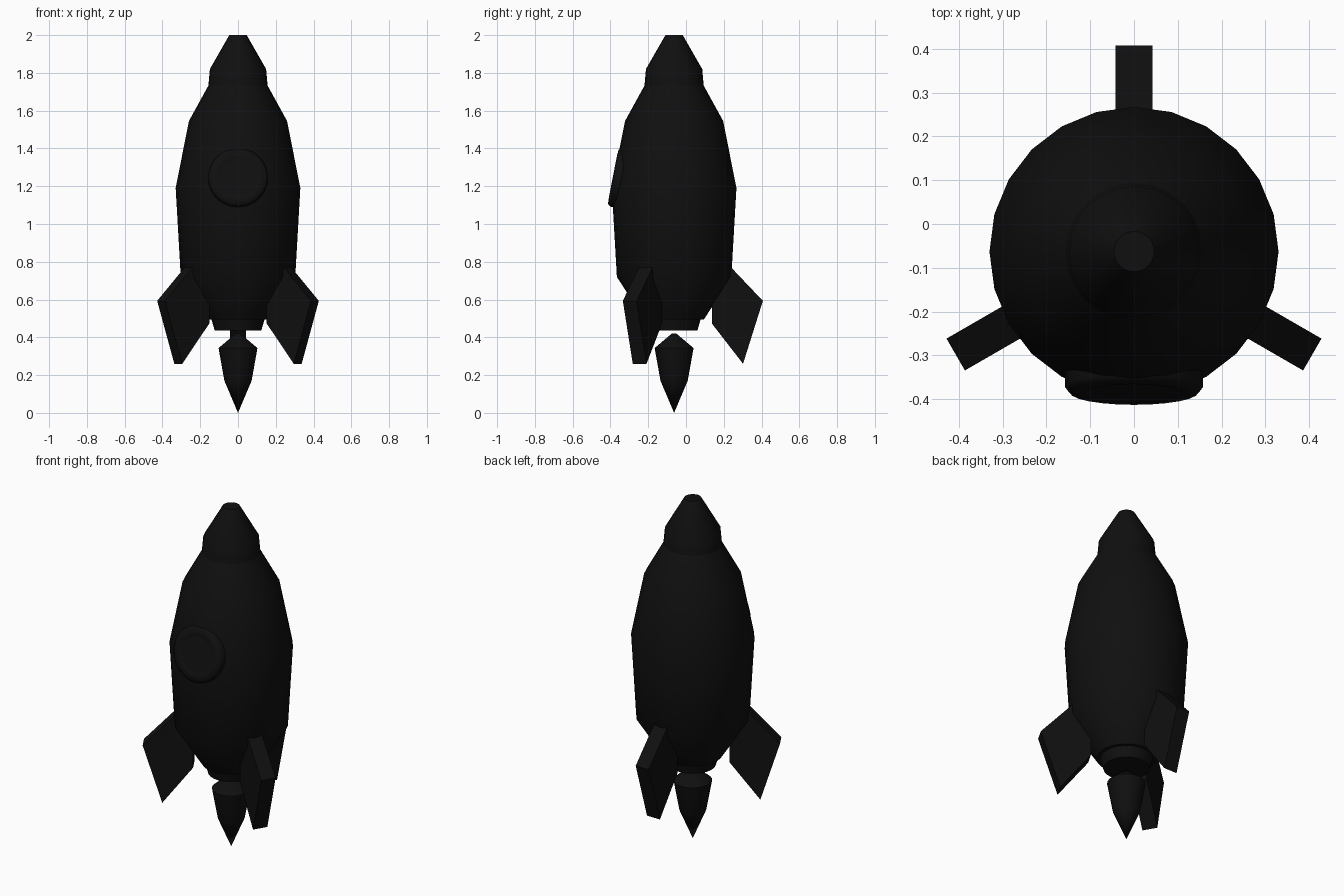
import bpy, bmesh, math
from mathutils import Matrix, Vector

if "Cube" in bpy.data.objects:
    bpy.data.objects.remove(bpy.data.objects["Cube"])

AXIS_Y = -0.063
SIDES = 24

black = bpy.data.materials.new("black")
black.diffuse_color = (0.005, 0.005, 0.005, 1)
black.use_nodes = True
black.node_tree.nodes["Principled BSDF"].inputs["Base Color"].default_value = black.diffuse_color


def finish(name, bm, matrix, smooth=True):
    bmesh.ops.recalc_face_normals(bm, faces=bm.faces)
    mesh = bpy.data.meshes.new(name)
    bm.to_mesh(mesh)
    bm.free()
    mesh.transform(matrix)
    mesh.materials.append(black)
    ob = bpy.data.objects.new(name, mesh)
    bpy.context.collection.objects.link(ob)
    if smooth:
        bpy.ops.object.select_all(action='DESELECT')
        ob.select_set(True)
        bpy.context.view_layer.objects.active = ob
        bpy.ops.object.shade_smooth_by_angle(angle=math.radians(50))
    return ob


def lathe(name, profile, matrix=Matrix.Translation((0, AXIS_Y, 0)), closed=False):
    """Spin (radius, height) points around the local z axis."""
    bm = bmesh.new()
    verts = [bm.verts.new((r, 0, z)) for r, z in profile]
    edges = [bm.edges.new(p) for p in zip(verts, verts[1:])]
    if closed:
        edges.append(bm.edges.new((verts[-1], verts[0])))
    bmesh.ops.spin(bm, geom=verts + edges, axis=(0, 0, 1), cent=(0, 0, 0),
                   angle=math.tau, steps=SIDES, use_merge=True)
    bmesh.ops.remove_doubles(bm, verts=bm.verts, dist=1e-4)
    return finish(name, bm, matrix)


# Hull, nose, nozzle and flame
lathe("hull", [(0, 0.495), (0.158, 0.495), (0.303, 0.72), (0.33, 1.19),
               (0.26, 1.545), (0.15, 1.745), (0, 1.745)])
lathe("nose_cone", [(0, 1.73), (0.157, 1.73), (0.149, 1.82), (0.046, 2.0), (0, 2.0)])
lathe("nozzle", [(0, 0.435), (0.123, 0.435), (0.142, 0.5), (0, 0.5)])
lathe("flame", [(0, 0), (0.072, 0.17), (0.103, 0.343), (0.012, 0.42), (0, 0.42)])

# Porthole, tilted to follow the hull; local z points outwards
normal = Vector((0, -math.cos(math.radians(11)), math.sin(math.radians(11))))
window = (Matrix.Translation((0, -0.385, 1.25))
          @ normal.to_track_quat('Z', 'Y').to_matrix().to_4x4())
lathe("porthole_ring", [(0.158, -0.06), (0.158, -0.014), (0.146, 0), (0.112, 0.002),
                        (0.097, -0.004), (0.097, -0.06)], window, closed=True)
lathe("porthole_glass", [(0.1, -0.03), (0.1, -0.003), (0, -0.003)], window)

# Three fins around the hull
fin_profile = [(0.2, 0.57), (0.302, 0.77), (0.47, 0.593), (0.365, 0.26), (0.2, 0.473)]
for i, angle in enumerate((90, 210, 330)):
    bm = bmesh.new()
    face = bm.faces.new([bm.verts.new((r, -0.042, z)) for r, z in fin_profile])
    ext = bmesh.ops.extrude_face_region(bm, geom=[face], use_keep_orig=True)
    bmesh.ops.translate(bm, vec=(0, 0.084, 0),
                        verts=[g for g in ext["geom"] if isinstance(g, bmesh.types.BMVert)])
    finish(f"fin_{i + 1}", bm, Matrix.Translation((0, AXIS_Y, 0))
           @ Matrix.Rotation(math.radians(angle), 4, 'Z'), smooth=False)
